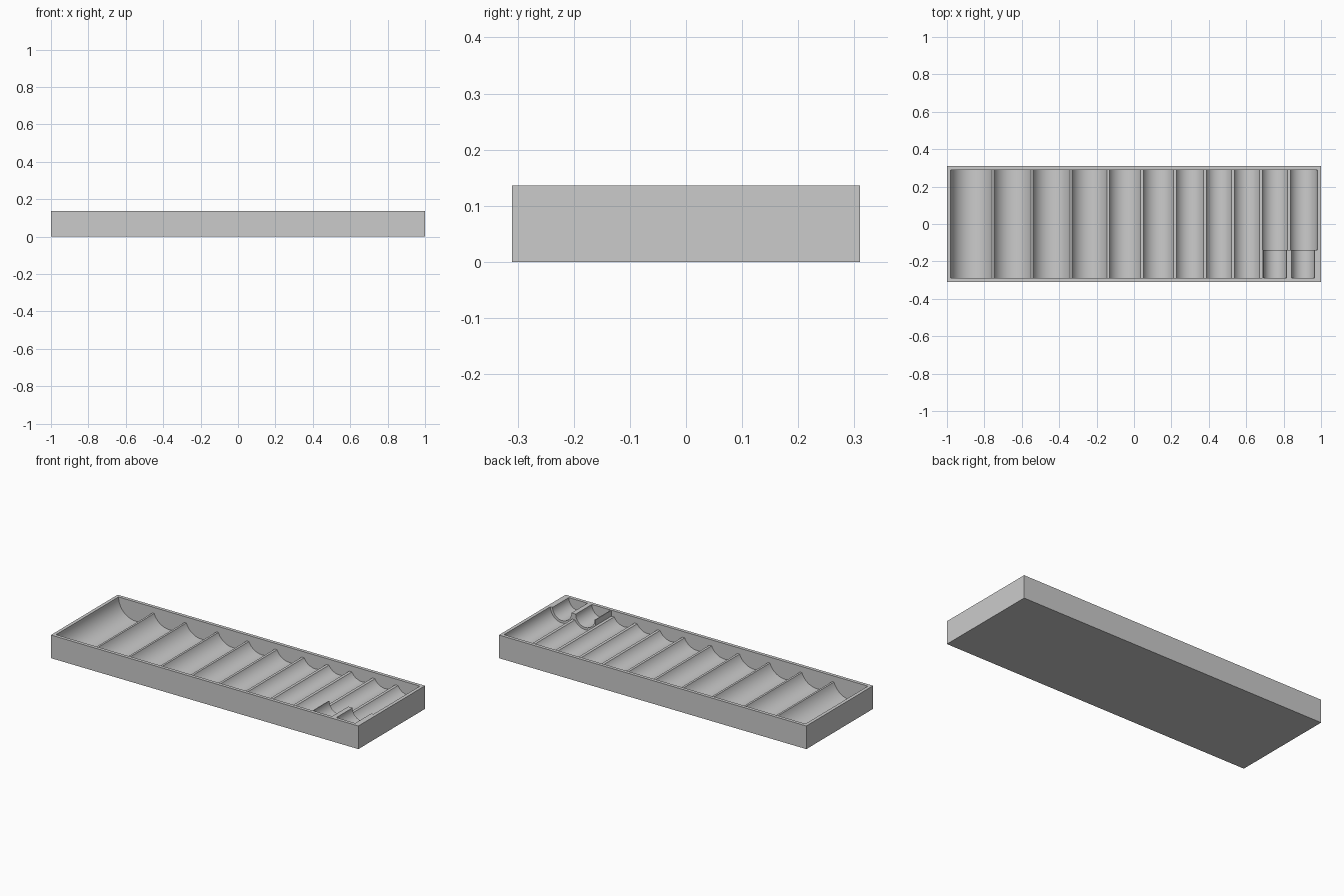
import bpy
import bmesh
from math import asin, cos, sin, pi

if "Cube" in bpy.data.objects:
    bpy.data.objects.remove(bpy.data.objects["Cube"], do_unlink=True)

HEIGHT = 0.136      # tray rim, also the axis height of every trough
DEPTH = 0.62
WALL = 0.02
DROP = 0.035        # how far the dividers sit below the rim
ABOVE = 0.15        # clear of the rim
STRIP = 0.009       # half width of a lowered divider
STEP_Y = -0.14      # where the two narrow troughs begin
NECK = 0.0615       # radius of the narrow troughs

# Trough boundaries, from the widest trough to the narrowest
edges = [-0.98, -0.754, -0.545, -0.337, -0.139, 0.043,
         0.219, 0.38, 0.529, 0.679, 0.829, 0.98]
troughs = [((a + b) / 2, (b - a) / 2) for a, b in zip(edges, edges[1:])]

grey = bpy.data.materials.new("light grey")
grey.use_nodes = True
grey.diffuse_color = (0.6, 0.6, 0.6, 1)
grey.node_tree.nodes["Principled BSDF"].inputs["Base Color"].default_value = (0.6, 0.6, 0.6, 1)


def arc(centre, radius, cut_left, cut_right, steps=32):
    """Lower half circle, stopping early at a lowered divider."""
    start = pi + (asin(DROP / radius) if cut_left else 0)
    end = 2 * pi - (asin(DROP / radius) if cut_right else 0)
    angles = [start + (end - start) * i / steps for i in range(steps + 1)]
    return [(centre + radius * cos(t), HEIGHT + radius * sin(t)) for t in angles]


def prism(name, profile, y0, y1):
    """Extrude an x-z outline along y."""
    bm = bmesh.new()
    face = bm.faces.new([bm.verts.new((x, y0, z)) for x, z in profile])
    new = bmesh.ops.extrude_face_region(bm, geom=[face])["geom"]
    bmesh.ops.translate(bm, vec=(0, y1 - y0, 0),
                        verts=[v for v in new if isinstance(v, bmesh.types.BMVert)])
    bmesh.ops.recalc_face_normals(bm, faces=bm.faces)
    mesh = bpy.data.meshes.new(name)
    bm.to_mesh(mesh)
    bm.free()
    mesh.materials.append(grey)
    obj = bpy.data.objects.new(name, mesh)
    bpy.context.collection.objects.link(obj)
    return obj


def raised(points):
    """Carry an outline up past the rim at both ends."""
    return [(points[0][0], ABOVE)] + points + [(points[-1][0], ABOVE)]


def carve(target, cutter):
    cutter.hide_render = True
    mod = target.modifiers.new("carve", "BOOLEAN")
    mod.operation = "DIFFERENCE"
    mod.solver = "EXACT"
    mod.object = cutter
    bpy.context.view_layer.objects.active = target
    bpy.ops.object.modifier_apply(modifier=mod.name)
    bpy.data.objects.remove(cutter, do_unlink=True)


# Solid block
tray = prism("tray", [(-1, 0), (1, 0), (1, HEIGHT), (-1, HEIGHT)], -DEPTH / 2, DEPTH / 2)
inner = DEPTH / 2 - WALL
lid = [(0.99, 0.2), (-0.99, 0.2)]

# Full-length troughs with lowered dividers, then the two narrow ones
outline = []
for i, (centre, radius) in enumerate(troughs[:-2]):
    outline += arc(centre, radius, i > 0, True)
strip_end = edges[-3] + STRIP
outline += [(strip_end, HEIGHT - DROP), (strip_end, ABOVE)]
for centre, _ in troughs[-2:]:
    outline += raised(arc(centre, NECK, False, False))
first = (edges[0], ABOVE)
carve(tray, prism("trough_cutter", [first] + outline + lid, -inner, inner))

# Wider rear part of the two stepped troughs
(c1, r1), (c2, r2) = troughs[-2:]
wide = arc(c1, r1, True, True) + arc(c2, r2, True, False)
carve(tray, prism("stepped_cutter", raised(wide), STEP_Y, inner))

# Smooth troughs with crisp edges
bpy.ops.object.select_all(action="DESELECT")
tray.select_set(True)
bpy.context.view_layer.objects.active = tray
bpy.ops.object.shade_smooth_by_angle(angle=pi / 7)
